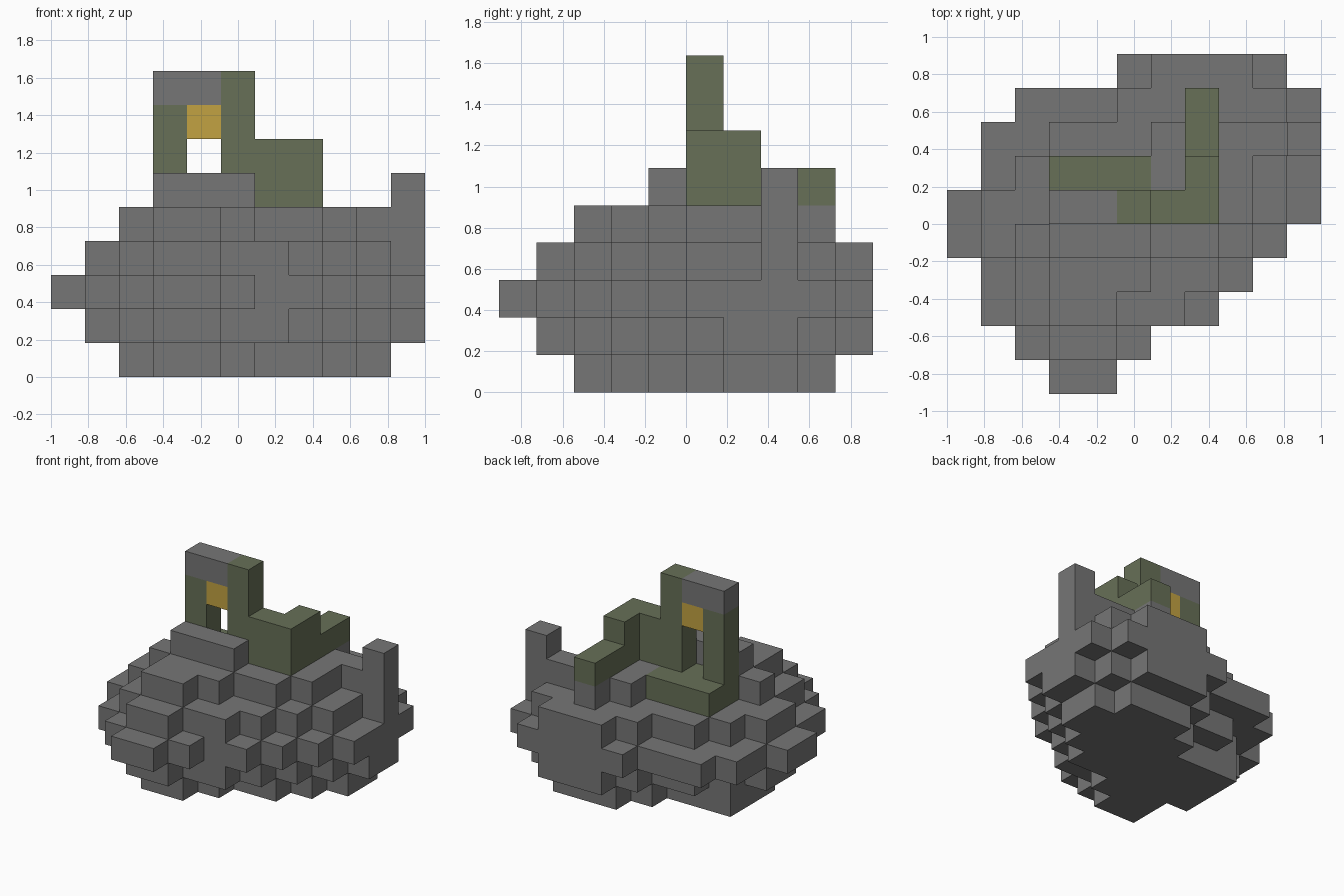
import bpy
import bmesh
from mathutils import Vector

cube = bpy.data.objects.get("Cube")
if cube:
    bpy.data.objects.remove(cube, do_unlink=True)

UNIT = 2 / 11                      # edge of one block
ORIGIN = Vector((-5.5, -5, 0))     # centres the block grid


def material(name, rgb):
    mat = bpy.data.materials.new(name)
    mat.use_nodes = True
    mat.diffuse_color = (*rgb, 1)
    mat.node_tree.nodes["Principled BSDF"].inputs["Base Color"].default_value = (*rgb, 1)
    return mat


GREY = material("stone grey", (0.18, 0.18, 0.18))
GREEN = material("moss green", (0.135, 0.16, 0.095))
GOLD = material("lamp gold", (0.54, 0.36, 0.055))


def box(xs, ys, zs):
    """Block cells filling inclusive ranges."""
    return {(x, y, z) for x in range(xs[0], xs[1] + 1)
            for y in range(ys[0], ys[1] + 1) for z in range(zs[0], zs[1] + 1)}


def layer(z, first_row, spans):
    """One slab of blocks; each two digits give a row's first and last column (a = ten)."""
    cells = set()
    for n, span in enumerate(spans.split()):
        row = first_row + n
        cells |= box((int(span[0], 16), int(span[1], 16)), (row, row), (z, z))
    return cells


# Rounded boulder, stacked from slabs
boulder = (layer(0, 2, "34 35 27 28 29 59 68")
           | layer(1, 1, "34 26 27 18 19 2a 3a 59 68")
           | layer(2, 0, "34 25 17 18 09 0a 1a 1a 2a 59")
           | layer(3, 1, "34 26 27 18 19 29 3a 59 68")
           | layer(4, 2, "34 35 27 38 38 6a 77"))

# Raised details
front_step = box((3, 5), (4, 4), (5, 5))
corner_post = box((10, 10), (7, 7), (5, 5))
arch_cap = box((3, 4), (5, 5), (8, 8))
lamp = box((4, 4), (5, 5), (7, 7))
arch_base = box((3, 5), (5, 6), (4, 4))
arch_posts = box((3, 3), (5, 5), (5, 7)) | box((5, 5), (5, 5), (5, 8))
low_wall = box((6, 7), (5, 5), (5, 6)) | box((7, 7), (6, 6), (5, 6))
wall_arm = box((7, 7), (7, 8), (5, 5))
boulder -= arch_base

parts = [
    ("boulder", boulder, GREY), ("front_step", front_step, GREY),
    ("corner_post", corner_post, GREY), ("arch_cap", arch_cap, GREY),
    ("lamp", lamp, GOLD), ("arch_base", arch_base, GREEN),
    ("arch_posts", arch_posts, GREEN), ("low_wall", low_wall, GREEN),
    ("wall_arm", wall_arm, GREEN),
]
solid = set().union(*(cells for _, cells, _ in parts))


def build(name, cells, mat):
    """Skin the cells with faces wherever they meet open air."""
    bm = bmesh.new()
    for cell in sorted(cells):
        centre = Vector(cell) + Vector((0.5, 0.5, 0.5)) + ORIGIN
        for axis in range(3):
            for sign in (-1, 1):
                step = Vector((0, 0, 0))
                step[axis] = sign
                if tuple(int(c + s) for c, s in zip(cell, step)) in solid:
                    continue
                u, v = Vector((0, 0, 0)), Vector((0, 0, 0))
                u[(axis + 1) % 3] = 0.5
                v[(axis + 2) % 3] = 0.5 * sign
                mid = centre + step * 0.5
                corners = (mid - u - v, mid + u - v, mid + u + v, mid - u + v)
                bm.faces.new([bm.verts.new(c * UNIT) for c in corners])
    bmesh.ops.remove_doubles(bm, verts=bm.verts[:], dist=0.001)
    mesh = bpy.data.meshes.new(name)
    bm.to_mesh(mesh)
    bm.free()
    mesh.materials.append(mat)
    obj = bpy.data.objects.new(name, mesh)
    bpy.context.collection.objects.link(obj)


for part in parts:
    build(*part)
